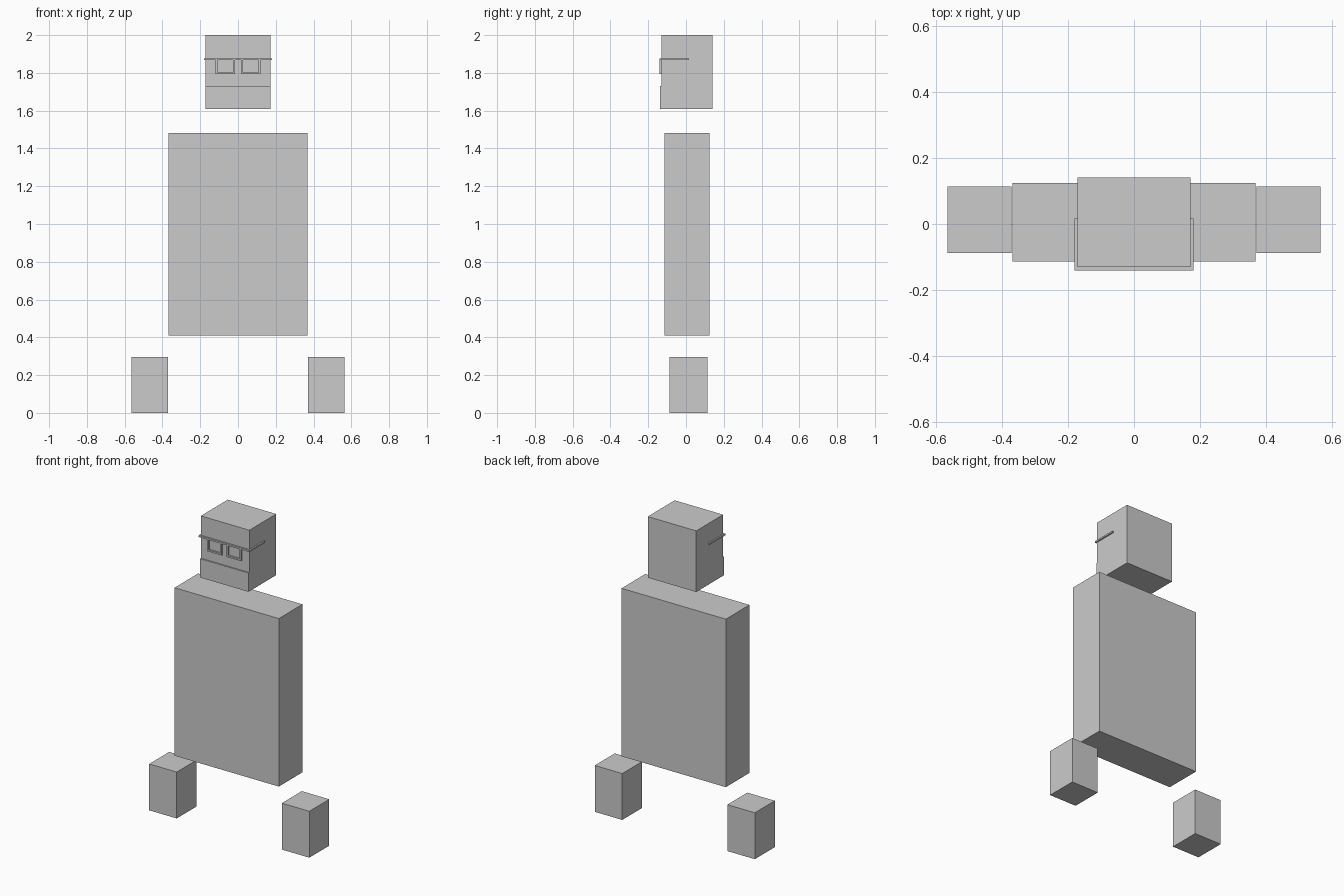
import bpy, bmesh

if "Cube" in bpy.data.objects:
    bpy.data.objects.remove(bpy.data.objects["Cube"])


def add_mesh(name, bm):
    bmesh.ops.recalc_face_normals(bm, faces=bm.faces)
    mesh = bpy.data.meshes.new(name)
    bm.to_mesh(mesh)
    bm.free()
    obj = bpy.data.objects.new(name, mesh)
    bpy.context.collection.objects.link(obj)
    return obj


def add_box(bm, x, y, z):
    """Add a box spanning the given (min, max) ranges."""
    verts = bmesh.ops.create_cube(bm, size=1)["verts"]
    for v in verts:
        v.co = [r[0] + (c + 0.5) * (r[1] - r[0]) for c, r in zip(v.co, (x, y, z))]


def boxes(name, *ranges):
    bm = bmesh.new()
    for r in ranges:
        add_box(bm, *r)
    return add_mesh(name, bm)


# Torso
boxes("torso", ((-0.368, 0.368), (-0.114, 0.124), (0.411, 1.483)))

# Hands, one on each side
for side, s in (("left", 1), ("right", -1)):
    x = sorted((0.371 * s, 0.565 * s))
    boxes(side + "_hand", (x, (-0.088, 0.113), (0, 0.296)))

# Head: side profile with a slightly protruding jaw, extruded across x
profile = [(0.141, 1.61), (0.141, 2.0), (-0.13, 2.0),
           (-0.13, 1.73), (-0.138, 1.73), (-0.138, 1.61)]
bm = bmesh.new()
face = bm.faces.new([bm.verts.new((-0.171, y, z)) for y, z in profile])
new = bmesh.ops.extrude_face_region(bm, geom=[face])["geom"]
bmesh.ops.translate(bm, vec=(0.342, 0, 0),
                    verts=[g for g in new if isinstance(g, bmesh.types.BMVert)])
add_mesh("head", bm)

# Glasses: brow bar, then a lens rim and temple on each side
front, t = (-0.141, -0.13), 0.01
top, bottom = 1.877, 1.793
boxes("glasses_bar", ((-0.18, 0.18), front, (top - t, top)))
for side, s in (("left", 1), ("right", -1)):
    def span(a, b):
        return sorted((a * s, b * s))
    boxes(side + "_lens_rim",
          (span(0.017, 0.017 + t), front, (bottom, top - t)),
          (span(0.119 - t, 0.119), front, (bottom, top - t)),
          (span(0.017 + t, 0.119 - t), front, (bottom, bottom + t)))
    boxes(side + "_temple", (span(0.171, 0.18), (-0.13, 0.017), (top - t, top)))
